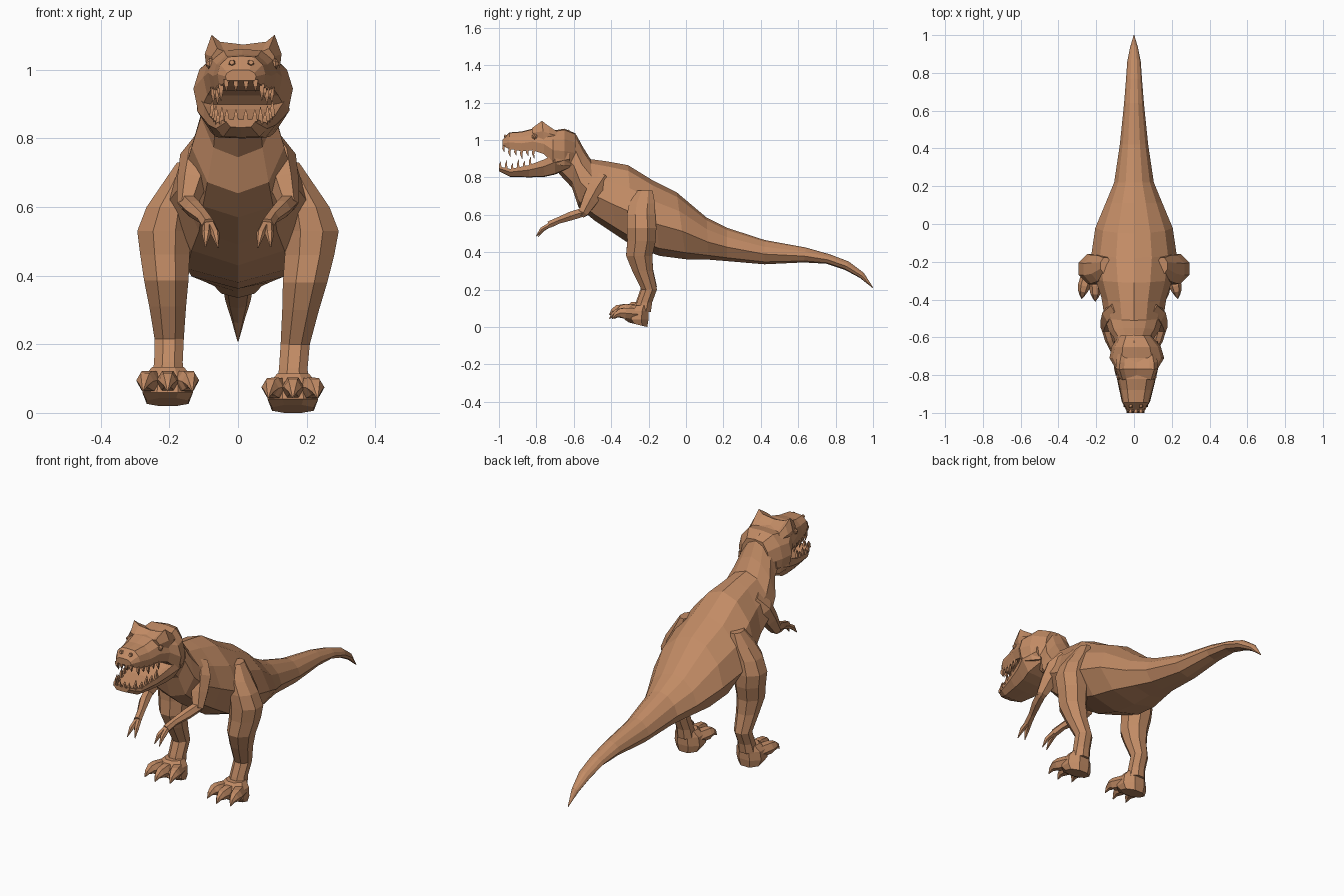
import bpy, bmesh, math
from mathutils import Vector

if "Cube" in bpy.data.objects:
    bpy.data.objects.remove(bpy.data.objects["Cube"])

skin = bpy.data.materials.new("tan_skin")
skin.diffuse_color = (0.54, 0.26, 0.13, 1)
skin.use_nodes = True
skin.node_tree.nodes["Principled BSDF"].inputs["Base Color"].default_value = skin.diffuse_color


def finish(name, bm):
    bmesh.ops.recalc_face_normals(bm, faces=bm.faces)
    me = bpy.data.meshes.new(name)
    bm.to_mesh(me)
    bm.free()
    me.materials.append(skin)
    ob = bpy.data.objects.new(name, me)
    bpy.context.collection.objects.link(ob)
    return ob


def loft(bm, rings):
    """Skin a list of equal-length point rings and cap both ends."""
    vs = [[bm.verts.new(p) for p in r] for r in rings]
    n = len(vs[0])
    for a, b in zip(vs, vs[1:]):
        for i in range(n):
            j = (i + 1) % n
            bm.faces.new((a[i], a[j], b[j], b[i]))
    bm.faces.new(vs[0])
    bm.faces.new(vs[-1])


def section(top, bot, w, profile, cx=0.0):
    """Symmetric ring between a top and a bottom (y, z) point."""
    half = [(w * f, bot[0] + (top[0] - bot[0]) * t, bot[1] + (top[1] - bot[1]) * t)
            for f, t in profile]
    left = [(-x, y, z) for x, y, z in reversed(half) if x > 1e-6]
    return [(x + cx, y, z) for x, y, z in half + left]


def tube(bm, pts, sides=6):
    """Sweep a polygon along (x, y, z, radius) points."""
    rings = []
    for i, p in enumerate(pts):
        a, b = pts[max(i - 1, 0)], pts[min(i + 1, len(pts) - 1)]
        d = (Vector(b[:3]) - Vector(a[:3])).normalized()
        ref = Vector((1, 0, 0)) if abs(d.x) < 0.8 else Vector((0, 0, 1))
        u = d.cross(ref).normalized()
        v = d.cross(u)
        rings.append([Vector(p[:3]) + p[3] * (u * math.cos(k) + v * math.sin(k))
                      for k in (math.tau * (j + 0.5) / sides for j in range(sides))])
    loft(bm, rings)


# Body, neck and tail: top (y, z), bottom (y, z), half width
BODY = [
    ((1.0, .212), (.998, .208), .002), ((.95, .29), (.93, .262), .02),
    ((.87, .35), (.85, .305), .036), ((.77, .388), (.75, .338), .043),
    ((.64, .425), (.63, .345), .053), ((.42, .465), (.42, .335), .075),
    ((.22, .53), (.22, .352), .105), ((.11, .585), (.12, .36), .148),
    ((-.05, .72), (0, .362), .205), ((-.18, .785), (-.14, .38), .225),
    ((-.31, .865), (-.28, .43), .205), ((-.42, .885), (-.37, .49), .172),
    ((-.51, .897), (-.49, .57), .155), ((-.55, .96), (-.575, .64), .135),
    ((-.585, 1.025), (-.61, .745), .108), ((-.63, 1.055), (-.68, .82), .098),
]
ROUND = [(0, 1), (.42, .93), (.8, .72), (1, .42), (.66, .1), (0, 0)]
bm = bmesh.new()
loft(bm, [section(t, b, w, ROUND) for t, b, w in BODY])
finish("body_and_tail", bm)

# Skull and lower jaw: y, top z, bottom z, half width, centre x
SKULL = [
    (-.59, 1.035, .86, .085, .005), (-.65, 1.06, .86, .13, .012),
    (-.71, 1.05, .875, .145, .015), (-.76, 1.06, .925, .115, .014),
    (-.82, 1.06, .945, .1, .013), (-.88, 1.045, .94, .085, .012),
    (-.945, 1.04, .952, .07, .01), (-.982, 1.0, .968, .045, .008),
]
JAW = [
    (-.62, .93, .85, .115, .01), (-.7, .925, .815, .135, .015),
    (-.76, .895, .802, .115, .014), (-.84, .865, .8, .098, .012),
    (-.94, .845, .803, .075, .01), (-1.0, .858, .832, .042, .008),
]
SKULL_SHAPE = [(0, 1), (.55, .97), (.88, .72), (1, .4), (.9, 0), (0, 0)]
JAW_SHAPE = [(0, .9), (.7, .9), (.97, 1), (1, .6), (.7, .04), (0, 0)]
for name, rows, shape in (("skull", SKULL, SKULL_SHAPE), ("lower_jaw", JAW, JAW_SHAPE)):
    bm = bmesh.new()
    loft(bm, [section((y, t), (y, b), w, shape, cx) for y, t, b, w, cx in rows])
    finish(name, bm)

# Brow crest with raised outer corners
BROW = [(0, .72), (.6, .8), (.82, 1), (1, .45), (.95, 0), (0, 0)]
bm = bmesh.new()
loft(bm, [section((y, t), (y + .01, b), w, BROW, .015) for y, t, b, w in (
    (-.69, 1.045, 1.0, .1), (-.735, 1.075, 1.0, .11),
    (-.77, 1.102, 1.0, .112), (-.825, 1.062, 1.02, .092))])
finish("brow_crest", bm)

# Eyes and nostril bumps
bm = bmesh.new()
for s in (-1, 1):
    tube(bm, [(.013 + s * .075, -.805, 1.015, .018), (.013 + s * .098, -.81, 1.018, .015),
              (.013 + s * .106, -.81, 1.018, .005)])
finish("eyes", bm)
bm = bmesh.new()
for s in (-1, 1):
    tube(bm, [(.01 + s * .026, -.95, 1.015, .014), (.01 + s * .028, -.972, 1.022, .008)], 5)
finish("nostrils", bm)


def row_at(rows, y):
    """Interpolate a head table at y."""
    for a, b in zip(rows, rows[1:]):
        if b[0] <= y <= a[0]:
            k = (y - a[0]) / (b[0] - a[0])
            return [p + (q - p) * k for p, q in zip(a, b)]
    return rows[-1]


# Teeth along both jaw rims, alternating long and short
for name, rows, up, shape_w in (("upper_teeth", SKULL, False, .84), ("lower_teeth", JAW, True, .88)):
    bm = bmesh.new()
    front = rows[-1][0] + .008
    spots = [(front + .032 * i, s) for i in range(6) for s in (-1, 1)]
    spots += [(front, -.35), (front, .35)]
    for i, (y, s) in enumerate(spots):
        _, top, bot, w, cx = row_at(rows, y)
        length = .048 if (i // 2) % 2 else .034
        x = cx + s * w * shape_w
        z, sign = (top - .006, 1) if up else (bot + .006, -1)
        tube(bm, [(x, y, z, .011), (x, y - .003, z + sign * length * .5, .008),
                  (x, y + .002, z + sign * length, .001)], 4)
    finish(name, bm)

# Legs: z, centre x, centre y, x radius, y radius
LEG = [
    (.73, .15, -.22, .03, .045), (.66, .172, -.235, .058, .075),
    (.60, .2, -.24, .072, .082), (.53, .215, -.237, .085, .085),
    (.46, .21, -.238, .078, .082), (.38, .2, -.25, .07, .076),
    (.30, .19, -.232, .058, .06), (.2, .178, -.197, .046, .045),
    (.13, .175, -.222, .045, .044), (.08, .175, -.232, .05, .048),
]
PAD = [(.115, .175, -.245, .05, .05), (.085, .175, -.26, .075, .065),
       (.04, .175, -.265, .08, .07), (.0, .175, -.255, .066, .052)]


def ellipse(z, cx, cy, rx, ry, sides=8):
    return [(cx + rx * math.cos(a), cy + ry * math.sin(a), z)
            for a in (math.tau * (k + .5) / sides for k in range(sides))]


for side, s, spread, lift in (("right", 1, -.015, 0), ("left", -1, .03, .02)):
    def place(p):
        """Mirror to the side and spread the lower leg for the stance."""
        k = min(max((.5 - p[2]) / .4, 0), 1)
        return Vector((s * (p[0] + spread * k), p[1], p[2] + lift * k))

    bm = bmesh.new()
    loft(bm, [ellipse(*r) for r in LEG])
    for v in bm.verts:
        v.co = place(v.co)
    finish(side + "_leg", bm)

    # Foot pad with three clawed toes and a small rear toe
    bm = bmesh.new()
    loft(bm, [ellipse(*r) for r in PAD])
    for v in bm.verts:
        if v.co.z < .02:
            v.co.z += max(0, -.21 - v.co.y) * .25
    for dx, reach in ((-.06, -.385), (0, -.41), (.06, -.395)):
        tube(bm, [(.175 + dx * .6, -.26, .068, .036), (.175 + dx, -.33, .074, .033),
                  (.175 + dx * 1.1, reach + .04, .074, .026),
                  (.175 + dx * 1.15, reach + .018, .064, .015),
                  (.175 + dx * 1.2, reach, .044, .002)])
    for v in bm.verts:
        v.co = place(v.co)
    finish(side + "_foot", bm)

    # Arm: shoulder to elbow, forearm, two clawed fingers
    bm = bmesh.new()
    paths = [
        [(.085, -.44, .8, .04), (.115, -.48, .74, .056), (.132, -.515, .675, .046),
         (.148, -.55, .61, .03), (.146, -.56, .595, .018)],
        [(.148, -.545, .615, .027), (.128, -.61, .595, .027), (.1, -.68, .57, .02),
         (.085, -.73, .548, .021)],
        [(.08, -.725, .548, .014), (.066, -.765, .522, .013), (.058, -.79, .482, .002)],
        [(.09, -.725, .548, .014), (.092, -.77, .522, .013), (.095, -.802, .484, .002)],
    ]
    for path in paths:
        tube(bm, [(s * x, y, z, r) for x, y, z, r in path])
    finish(side + "_arm", bm)
